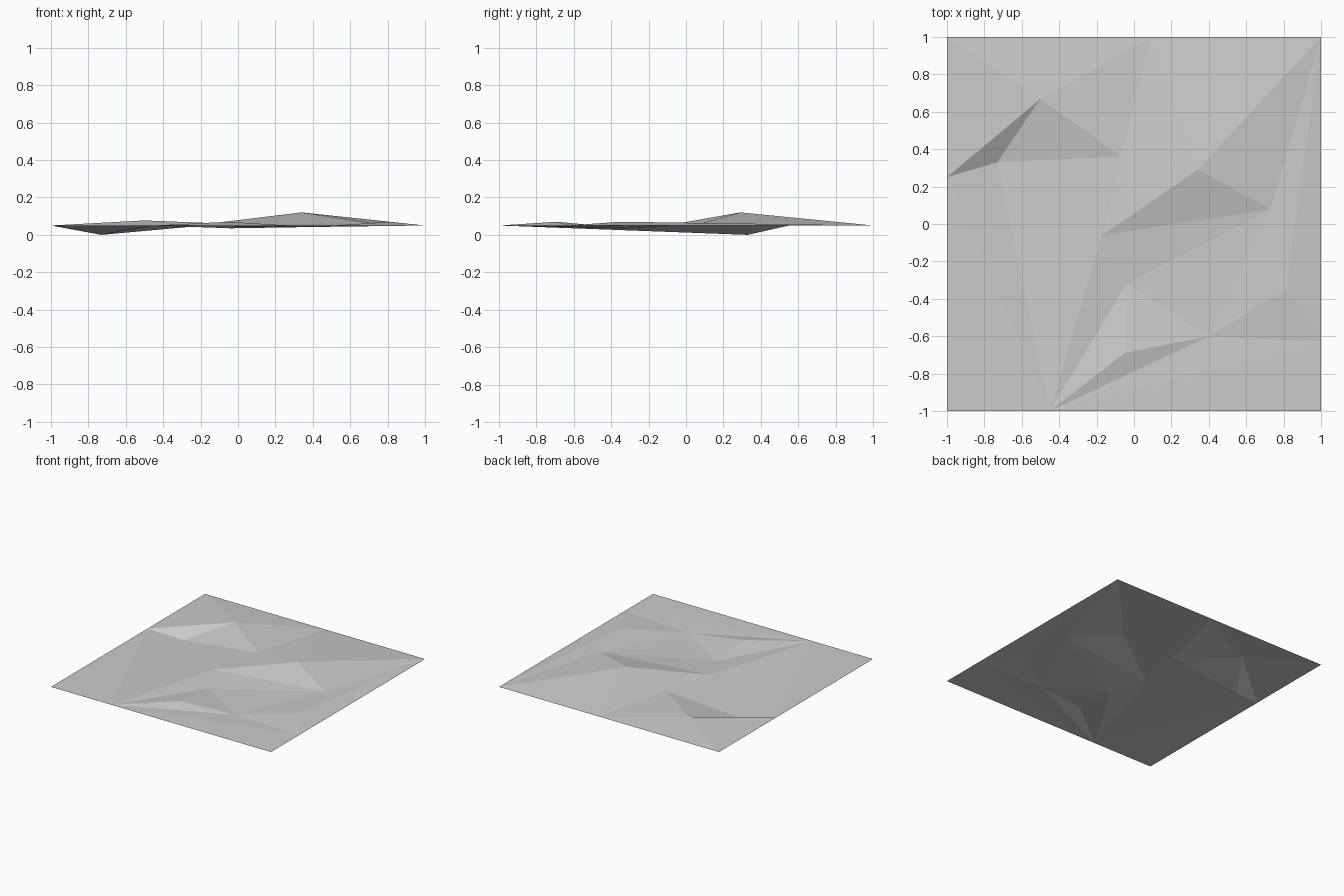
import bpy
import bmesh

cube = bpy.data.objects.get("Cube")
if cube:
    bpy.data.objects.remove(cube, do_unlink=True)

# Flat rim of the sheet: corners N O P Q and one extra point on each side
RIM = 0.05
points = {
    "N": (-1, 1, RIM), "O": (1, 1, RIM), "P": (-1, -1, RIM), "Q": (1, -1, RIM),
    "T": (0.09, 1, RIM), "L": (-1, 0.25, RIM), "R": (1, -0.63, RIM), "S": (-0.45, -1, RIM),
}
# Peaks and hollows inside the rim
points.update({
    "A": (-0.50, 0.67, 0.077), "B": (-0.73, 0.33, 0.0), "C": (-0.07, 0.36, 0.06),
    "D": (0.34, 0.29, 0.12), "E": (0.73, 0.08, 0.06), "F": (-0.17, -0.06, 0.058),
    "G": (-0.04, -0.32, 0.035), "H": (0.81, -0.35, 0.07), "I": (0.40, -0.60, 0.042),
    "J": (-0.05, -0.69, 0.07),
})
# Facets, each spelled by its three points
facets = ("NLA NAT LBA ABC ACT TCD TDO DEO DFE CFD BSC CSF FSG FGE "
          "GIE GSJ GJI JSI IRH IHE EHO HRO ISR SQR LPS LSB").split()

bm = bmesh.new()
verts = {name: bm.verts.new(co) for name, co in points.items()}
for facet in facets:
    face = bm.faces.new([verts[name] for name in facet])
    face.normal_update()
    if face.normal.z < 0:
        face.normal_flip()

mesh = bpy.data.meshes.new("ground_sheet")
bm.to_mesh(mesh)
bm.free()
ground = bpy.data.objects.new("ground_sheet", mesh)
bpy.context.collection.objects.link(ground)

# Plain grey surface
grey = bpy.data.materials.new("light_grey")
grey.use_nodes = True
colour = (0.6, 0.6, 0.6, 1)
grey.diffuse_color = colour
grey.node_tree.nodes["Principled BSDF"].inputs["Base Color"].default_value = colour
mesh.materials.append(grey)
